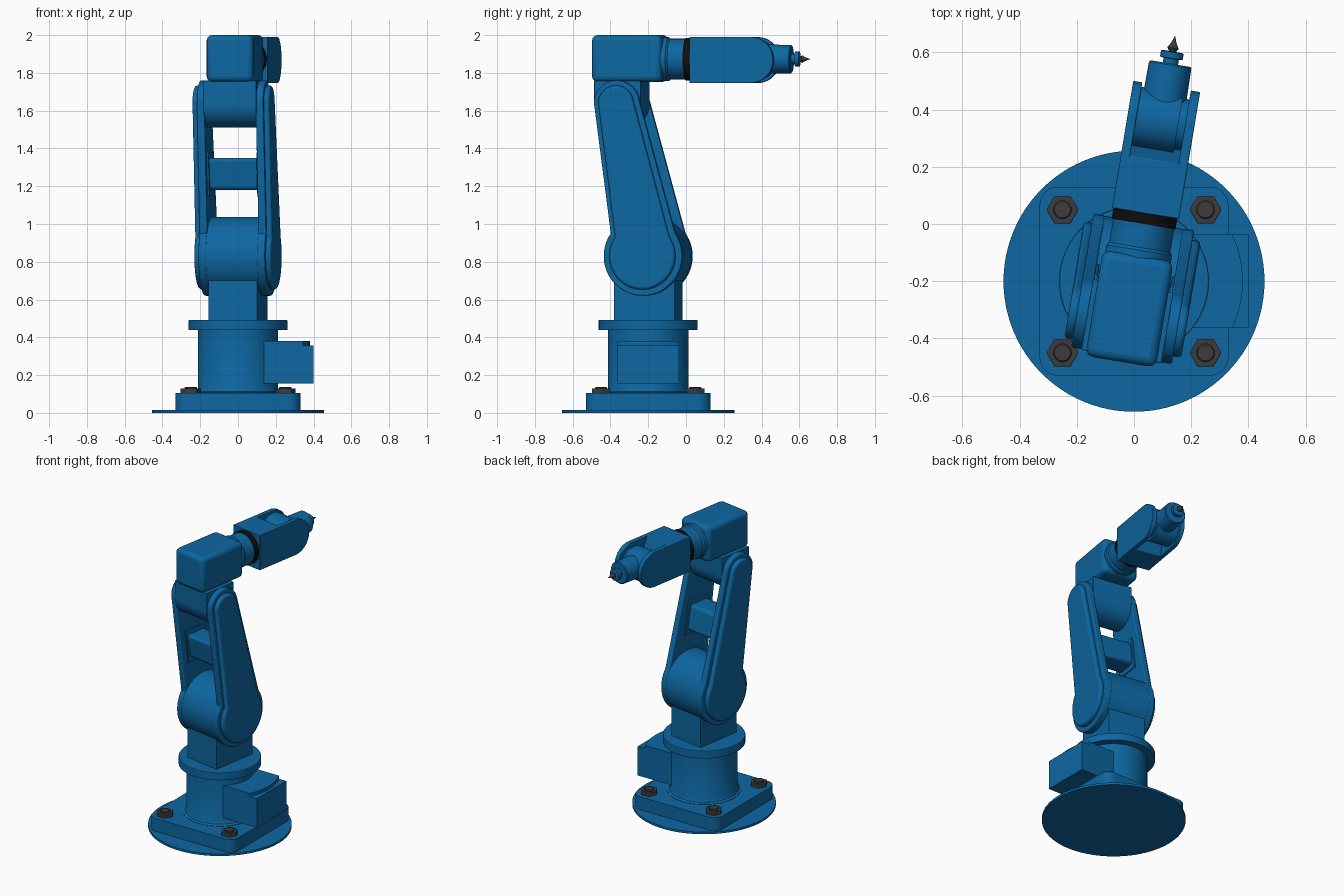
import bpy, bmesh
from math import sin, cos, pi, radians
from mathutils import Matrix, Vector

if "Cube" in bpy.data.objects:
    bpy.data.objects.remove(bpy.data.objects["Cube"])

BASE = Matrix.Translation((0, -0.2, 0))               # fixed foot frame
ARM = BASE @ Matrix.Rotation(radians(-9.5), 4, 'Z')   # swivelled arm frame, arm points along +y


def material(name, rgb):
    m = bpy.data.materials.new(name)
    m.diffuse_color = (*rgb, 1)
    m.use_nodes = True
    m.node_tree.nodes["Principled BSDF"].inputs["Base Color"].default_value = m.diffuse_color
    return m


BLUE = material("blue_paint", (0.004, 0.135, 0.36))
STEEL = material("dark_steel", (0.045, 0.045, 0.045))
BLACK = material("black_rubber", (0.004, 0.004, 0.004))


def finish(name, bm, frame, mat, bevel=0.0):
    bmesh.ops.recalc_face_normals(bm, faces=bm.faces)
    me = bpy.data.meshes.new(name)
    bm.to_mesh(me)
    bm.free()
    me.transform(frame)
    me.materials.append(mat)
    ob = bpy.data.objects.new(name, me)
    bpy.context.collection.objects.link(ob)
    bpy.ops.object.select_all(action='DESELECT')
    ob.select_set(True)
    bpy.context.view_layer.objects.active = ob
    bpy.ops.object.shade_smooth_by_angle(angle=radians(32))
    if bevel:
        b = ob.modifiers.new("bevel", 'BEVEL')
        b.width, b.segments = bevel, 3
        b.limit_method, b.angle_limit = 'ANGLE', radians(40)
    return ob


def prism(name, pts, a, b, axis, frame=ARM, mat=BLUE, bevel=0.0):
    """Extrude a 2D profile: axis X takes (y, z) points, axis Z takes (x, y)."""
    bm = bmesh.new()
    place = (lambda p, t: (t, p[0], p[1])) if axis == 'X' else (lambda p, t: (p[0], p[1], t))
    lo = [bm.verts.new(place(p, a)) for p in pts]
    hi = [bm.verts.new(place(p, b)) for p in pts]
    bm.faces.new(lo)
    bm.faces.new(hi)
    n = len(pts)
    for i in range(n):
        j = (i + 1) % n
        bm.faces.new((lo[i], lo[j], hi[j], hi[i]))
    return finish(name, bm, frame, mat, bevel)


def lathe(name, prof, axis, centre, frame=ARM, mat=BLUE, steps=64):
    """Spin (radius, height) pairs about a local axis through centre."""
    bm = bmesh.new()
    rot = {'Z': Matrix(), 'Y': Matrix.Rotation(-pi / 2, 4, 'X'), 'X': Matrix.Rotation(pi / 2, 4, 'Y')}[axis]
    pts = [(0, prof[0][1])] + list(prof) + [(0, prof[-1][1])]
    vs = [bm.verts.new((r, 0, h)) for r, h in pts]
    edges = [bm.edges.new(e) for e in zip(vs, vs[1:])]
    bmesh.ops.spin(bm, geom=vs + edges, axis=(0, 0, 1), cent=(0, 0, 0), angle=2 * pi, steps=steps)
    bmesh.ops.remove_doubles(bm, verts=bm.verts, dist=1e-5)
    return finish(name, bm, frame @ Matrix.Translation(centre) @ rot, mat)


def arc(cx, cy, r, a0, a1, n=24):
    return [(cx + r * cos(radians(a0 + (a1 - a0) * i / n)),
             cy + r * sin(radians(a0 + (a1 - a0) * i / n))) for i in range(n + 1)]


def rect(x0, x1, y0, y1):
    return [(x0, y0), (x1, y0), (x1, y1), (x0, y1)]


def rounded(h, r):
    k = h - r
    return sum((arc(sx * k, sy * k, r, a, a + 90, 8)
                for sx, sy, a in ((1, 1, 0), (-1, 1, 90), (-1, -1, 180), (1, -1, 270))), [])


# Foot: floor disc, mounting plate and bolts
lathe("floor_disc", [(0.456, 0), (0.456, 0.015)], 'Z', (0, 0, 0), BASE, steps=96)
prism("mounting_plate", rounded(0.33, 0.065), 0.012, 0.105, 'Z', BASE)
for i, (sx, sy) in enumerate(((1, 1), (-1, 1), (-1, -1), (1, -1))):
    prism(f"bolt_head_{i}", arc(sx * 0.25, sy * 0.25, 0.056, 0, 300, 5), 0.1, 0.13, 'Z', BASE, STEEL, 0.004)
    lathe(f"bolt_end_{i}", [(0.032, 0.1), (0.032, 0.134), (0.028, 0.138)], 'Z',
          (sx * 0.25, sy * 0.25, 0), BASE, STEEL, 24)

# Column with flange on top
lathe("base_column", [(0.235, 0.1), (0.235, 0.107), (0.221, 0.114), (0.213, 0.13), (0.213, 0.45)],
      'Z', (0, 0, 0), BASE)
lathe("column_flange", [(0.262, 0.44), (0.262, 0.488), (0.26, 0.491)], 'Z', (0, 0, 0), BASE)

# Connector housing on the side of the column
prism("side_housing", rect(0.13, 0.4, -0.163, 0.163), 0.155, 0.358, 'Z', BASE)
prism("side_housing_top", [(0.13, -0.163)] + arc(0, 0, 0.38, -25.4, 25.4) + [(0.13, 0.163)],
      0.35, 0.38, 'Z', BASE)

# Shoulder pedestal and drum
prism("shoulder_pedestal", rect(-0.13, 0.13, -0.163, 0.163), 0.485, 0.85, 'Z')
lathe("shoulder_drum", [(0.208, -0.15), (0.208, 0.15)], 'X', (0, 0, 0.83))


# Upper arm: two mirrored side plates, each with a raised cover
def arm_outline(r_low, r_top):
    return arc(0, 0.83, r_low, -215, 35, 48) + arc(-0.142, 1.638, r_top, 10, 175)


for side, s in (("right", 1), ("left", -1)):
    prism(f"upper_arm_plate_{side}", arm_outline(0.21, 0.122), s * 0.138, s * 0.178, 'X', bevel=0.006)
    prism(f"upper_arm_cover_{side}", arm_outline(0.177, 0.095), s * 0.17, s * 0.207, 'X', bevel=0.014)
    # Foot of the cross bar
    prism(f"cross_bar_foot_{side}", [(-0.15, 1.15), (0.04, 1.15), (0.0, 1.38), (-0.18, 1.38)],
          s * 0.128, s * 0.142, 'X', bevel=0.004)

# Cross bar joining the plates
prism("cross_bar", [(-0.135, 1.18), (0.02, 1.18), (-0.01, 1.35), (-0.165, 1.35)],
      -0.14, 0.14, 'X', bevel=0.02)

# Elbow knuckle and elbow housing
prism("elbow_knuckle", [(-0.267, 1.76)] + arc(-0.142, 1.635, 0.125, 180, 360, 32) + [(-0.017, 1.76)],
      -0.142, 0.142, 'X', bevel=0.004)
prism("elbow_housing", rect(-0.125, 0.125, -0.285, 0.09), 1.753, 2.0, 'Z', bevel=0.028)

# Forearm neck and rotary seal, along the arm axis
WZ = 1.873
lathe("forearm_neck", [(0.116, 0.08), (0.116, 0.11), (0.108, 0.12), (0.108, 0.21)], 'Y', (0, 0, WZ))
lathe("forearm_seal", [(0.113, 0.203), (0.113, 0.242)], 'Y', (0, 0, WZ), mat=BLACK)

# Forearm: solid root and two fork cheeks with rounded ends
FZ, WV = 1.868, 0.568
prism("forearm_root", [(0.24, FZ - 0.122), (0.43, FZ - 0.122), (0.48, FZ), (0.43, FZ + 0.122),
                       (0.24, FZ + 0.122)], -0.117, 0.118, 'X', bevel=0.004)
cheek = [(0.24, FZ + 0.122), (0.24, FZ - 0.122)] + arc(WV, FZ, 0.122, -90, 90, 32)
for side, a, b in (("left", -0.118, -0.086), ("right", 0.086, 0.119)):
    prism(f"fork_cheek_{side}", cheek, a, b, 'X', bevel=0.004)

# Wrist: pivot drum, nose and tool flange
lathe("wrist_drum", [(0.106, -0.088), (0.106, 0.062)], 'X', (0, WV, FZ))
lathe("wrist_pivot", [(0.09, 0.05), (0.09, 0.09)], 'X', (0, WV, FZ))
lathe("wrist_nose", [(0.078, WV), (0.075, 0.766), (0.07, 0.771)], 'Y', (0, 0, WZ))
lathe("tool_flange", [(0.027, 0.76), (0.027, 0.788), (0.04, 0.79), (0.04, 0.812), (0.03, 0.814)],
      'Y', (0, 0, WZ), steps=32)

# Pointed tool tip
lathe("tool_tip", [(0.01, 0.81), (0.02, 0.826), (0.009, 0.845), (0.001, 0.868)], 'Y', (0, 0, WZ),
      mat=STEEL, steps=24)
